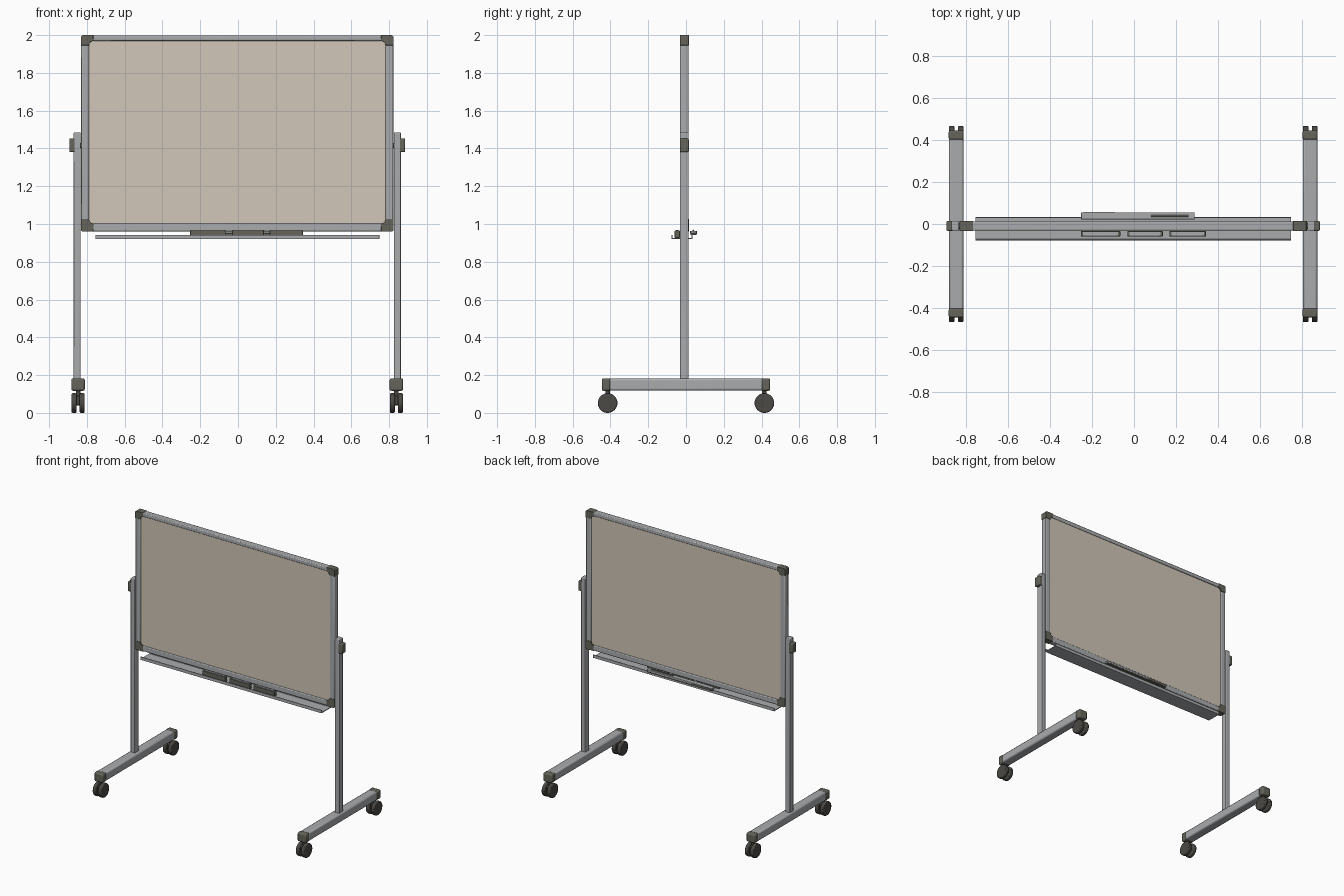
import bpy, bmesh, math
from mathutils import Matrix, Vector

if "Cube" in bpy.data.objects:
    bpy.data.objects.remove(bpy.data.objects["Cube"])


def material(name, colour):
    m = bpy.data.materials.new(name)
    m.use_nodes = True
    m.diffuse_color = (*colour, 1)
    bsdf = m.node_tree.nodes["Principled BSDF"]
    bsdf.inputs["Base Color"].default_value = (*colour, 1)
    bsdf.inputs["Roughness"].default_value = 0.6
    return m


ALU = material("aluminium grey", (0.40, 0.41, 0.42))
PLASTIC = material("olive grey plastic", (0.13, 0.13, 0.105))
RUBBER = material("dark rubber", (0.07, 0.067, 0.058))
PANEL = material("warm beige panel", (0.64, 0.57, 0.48))

MID_X, MID_Y = -0.004, -0.009      # centre of the board and stand
HALF_W, BOTTOM, TOP = 0.827, 0.96, 2.0
FRONT, BACK = -0.032, 0.014


def finish(name, bm, mat, bevel=0.0, segments=2):
    bmesh.ops.recalc_face_normals(bm, faces=bm.faces)
    me = bpy.data.meshes.new(name)
    bm.to_mesh(me)
    bm.free()
    me.materials.append(mat)
    ob = bpy.data.objects.new(name, me)
    bpy.context.collection.objects.link(ob)
    if bevel:
        mod = ob.modifiers.new("edge", 'BEVEL')
        mod.width, mod.segments = bevel, segments
        mod.limit_method = 'ANGLE'
    bpy.context.view_layer.objects.active = ob
    for other in bpy.context.selected_objects:
        other.select_set(False)
    ob.select_set(True)
    bpy.ops.object.shade_smooth_by_angle(angle=math.radians(35))
    return ob


def box(name, xs, ys, zs, mat, bevel=0.0):
    bm = bmesh.new()
    lo = Vector((min(xs), min(ys), min(zs)))
    hi = Vector((max(xs), max(ys), max(zs)))
    bmesh.ops.create_cube(bm, size=1, matrix=Matrix.Translation((lo + hi) / 2)
                          @ Matrix.Diagonal((*(hi - lo), 1)))
    return finish(name, bm, mat, bevel)


def cylinder(name, centre, radius, length, mat, axis='X', bevel=0.0, sides=32):
    bm = bmesh.new()
    turn = Matrix.Rotation(math.pi / 2, 4, 'Y') if axis == 'X' else Matrix()
    bmesh.ops.create_cone(bm, cap_ends=True, segments=sides, radius1=radius, radius2=radius,
                          depth=length, matrix=Matrix.Translation(centre) @ turn)
    return finish(name, bm, mat, bevel)


def prism(name, points, y0, y1, mat, bevel=0.0):
    """Extrude an outline in x and z along y."""
    bm = bmesh.new()
    face = bm.faces.new([bm.verts.new((x, y0, z)) for x, z in points])
    new = bmesh.ops.extrude_face_region(bm, geom=[face])["geom"]
    bmesh.ops.translate(bm, vec=(0, y1 - y0, 0),
                        verts=[v for v in new if isinstance(v, bmesh.types.BMVert)])
    return finish(name, bm, mat, bevel)


# Writing board and its four frame rails
x_out, x_in = HALF_W, HALF_W - 0.042
box("writing_panel", (MID_X - x_in - 0.01, MID_X + x_in + 0.01), (FRONT + 0.008, BACK - 0.008),
    (BOTTOM + 0.02, TOP - 0.02), PANEL)
rail_x = (MID_X - x_out + 0.05, MID_X + x_out - 0.05)
box("top_rail", rail_x, (FRONT + 0.001, BACK - 0.001), (TOP - 0.03, TOP - 0.001), ALU, 0.006)
box("bottom_rail", rail_x, (FRONT + 0.001, BACK - 0.001), (BOTTOM + 0.001, BOTTOM + 0.042), ALU, 0.006)

for side, s in (("left", 1), ("right", -1)):
    def sx(x):
        return MID_X + s * x

    box(side + "_rail", (sx(x_out - 0.001), sx(x_in)), (FRONT + 0.001, BACK - 0.001),
        (BOTTOM + 0.05, TOP - 0.05), ALU, 0.006)

    # Corner caps: an elbow with a filleted inner corner
    for level, z0, d, rail in (("top", TOP, -1, 0.031), ("bottom", BOTTOM, 1, 0.043)):
        reach, r = rail + 0.023, 0.022
        outline = [(0.008, 0), (0.065, 0), (0.065, rail)]
        for i in range(6):
            a = math.pi / 2 * i / 5
            outline.append((0.043 + r - r * math.sin(a), rail + r - r * math.cos(a)))
        outline += [(0.043, reach), (0, reach), (0, 0.008)]
        prism(f"{level}_{side}_corner_cap", [(sx(x_out - u), z0 + d * v) for u, v in outline],
              FRONT - 0.001, BACK + 0.001, PLASTIC, 0.003)

    # Upright post, pivot clamp and foot
    box(side + "_post", (sx(0.829), sx(0.866)), (FRONT, BACK), (0.17, 1.485), ALU, 0.005)
    box(side + "_pivot_clamp", (sx(0.857), sx(0.889)), (FRONT - 0.001, BACK + 0.001),
        (1.38, 1.453), PLASTIC, 0.006)
    cylinder(side + "_pivot_bolt", (sx(0.835), MID_Y, 1.416), 0.014, 0.06, PLASTIC)
    box(side + "_foot", (sx(0.808), sx(0.877)), (-0.41, 0.41), (0.118, 0.182), ALU, 0.01)

    # Foot caps and twin wheel castors
    for end, e in (("back", 1), ("front", -1)):
        tag = f"{end}_{side}_"
        box(tag + "foot_cap", (sx(0.807), sx(0.878)), (e * 0.4, e * 0.446),
            (0.117, 0.183), PLASTIC, 0.009)
        wheel_y, mid = e * 0.415, 0.8425
        cylinder(tag + "castor_stem", (sx(mid), wheel_y, 0.095), 0.012, 0.06, RUBBER, 'Z', 0, 16)
        box(tag + "castor_body", (sx(mid - 0.01), sx(mid + 0.01)),
            (wheel_y - 0.03, wheel_y + 0.03), (0.04, 0.09), RUBBER, 0.006)
        cylinder(tag + "castor_axle", (sx(mid), wheel_y, 0.052), 0.012, 0.05, RUBBER, 'X', 0, 16)
        for label, o in (("inner", -1), ("outer", 1)):
            cylinder(tag + label + "_wheel", (sx(mid + o * 0.0215), wheel_y, 0.052),
                     0.052, 0.027, RUBBER, 'X', 0.006)

# Pen tray: floor with a lip on both long sides
tray_x = (-0.755, 0.748)
box("tray_floor", tray_x, (-0.078, 0.034), (0.92, 0.926), ALU)
box("tray_front_lip", tray_x, (-0.078, -0.072), (0.92, 0.943), ALU, 0.002)
box("tray_back_lip", tray_x, (0.028, 0.034), (0.92, 0.943), ALU, 0.002)
for label, x in (("right", -0.16), ("left", 0.25)):
    box(label + "_tray_bracket", (x - 0.03, x + 0.03), (-0.02, 0.0), (0.924, 0.965), ALU)

# Erasers on the front of the tray: dark felt with a light grip on top
for label, a, b in (("right", -0.253, -0.065), ("middle", -0.032, 0.137), ("left", 0.168, 0.343)):
    box(label + "_eraser_felt", (a, b), (-0.06, -0.033), (0.926, 0.966), PLASTIC, 0.003)
    box(label + "_eraser_grip", (a + 0.01, b - 0.01), (-0.054, -0.039), (0.964, 0.969), ALU)

# Shelf bar on the back with pens lying along it
box("back_shelf_base", (-0.25, 0.286), (0.024, 0.054), (0.943, 0.951), PLASTIC)
box("back_shelf", (-0.252, 0.288), (0.022, 0.055), (0.95, 0.964), ALU, 0.002)
box("back_shelf_eraser", (-0.24, -0.09), (0.053, 0.057), (0.945, 0.962), PLASTIC)
cylinder("back_pen", (0.17, 0.038, 0.965), 0.005, 0.18, PLASTIC, 'X', 0, 12)
